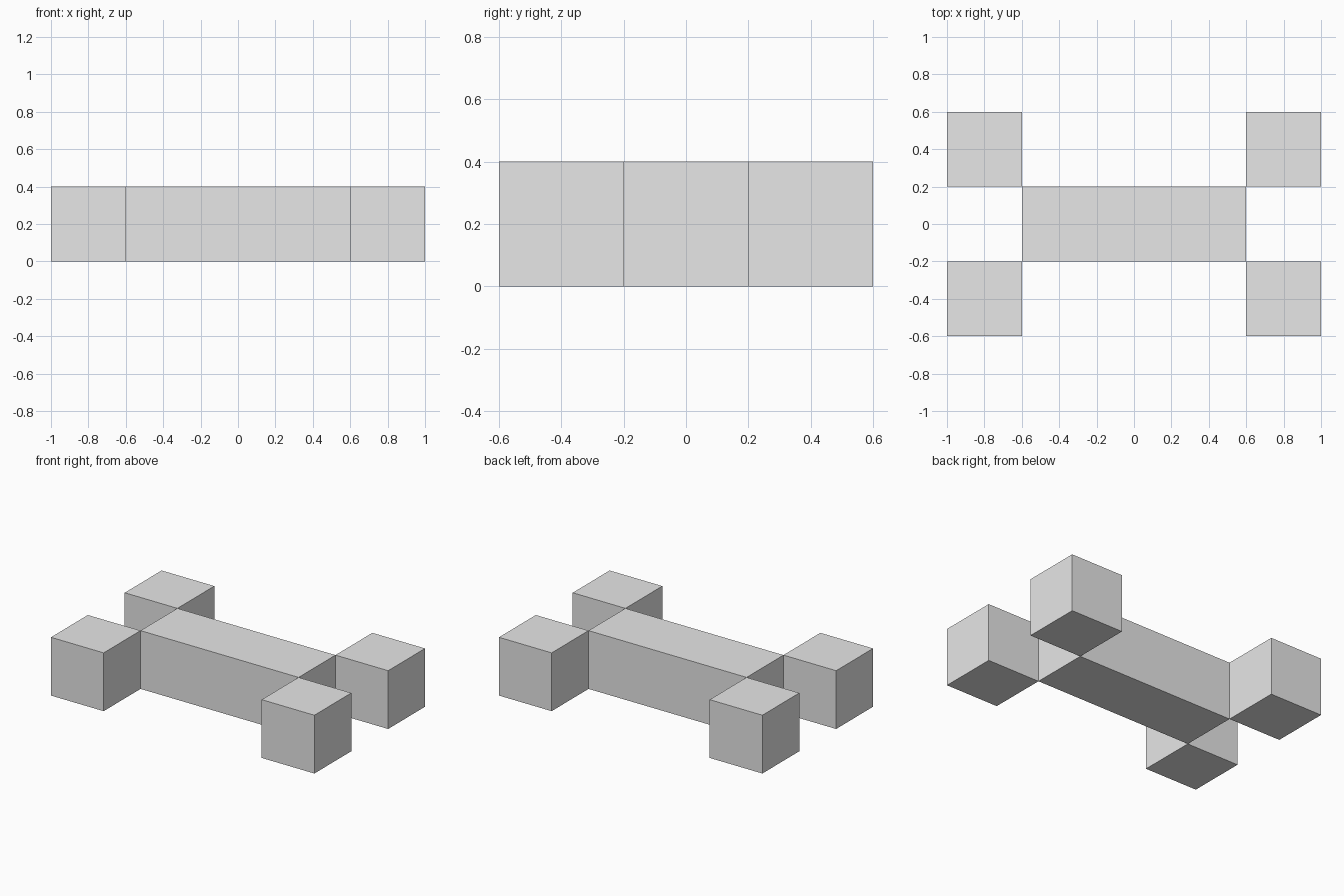
import bpy

cube = bpy.data.objects.get("Cube")
if cube:
    bpy.data.objects.remove(cube, do_unlink=True)

# One plain grey for every part
grey = bpy.data.materials.new("light_grey")
grey.use_nodes = True
colour = (0.8, 0.8, 0.8, 1)
grey.diffuse_color = colour
grey.node_tree.nodes["Principled BSDF"].inputs["Base Color"].default_value = colour

SIDE = 0.4          # edge of each corner block, and the bar's depth and height
BAR_LENGTH = 1.2


def box(name, x, y, length):
    """Flat-faced box standing on the ground."""
    bpy.ops.mesh.primitive_cube_add(size=1, location=(x, y, SIDE / 2))
    obj = bpy.context.object
    obj.name = name
    obj.scale = (length, SIDE, SIDE)
    bpy.ops.object.transform_apply(location=False, rotation=False, scale=True)
    obj.data.materials.append(grey)


# Central bar
box("central_bar", 0, 0, BAR_LENGTH)

# Corner blocks, each touching the bar along one upright edge
for side, sx in (("left", 1), ("right", -1)):
    for end, sy in (("front", -1), ("back", 1)):
        box(f"{end}_{side}_block", sx * (BAR_LENGTH + SIDE) / 2, sy * SIDE, SIDE)
